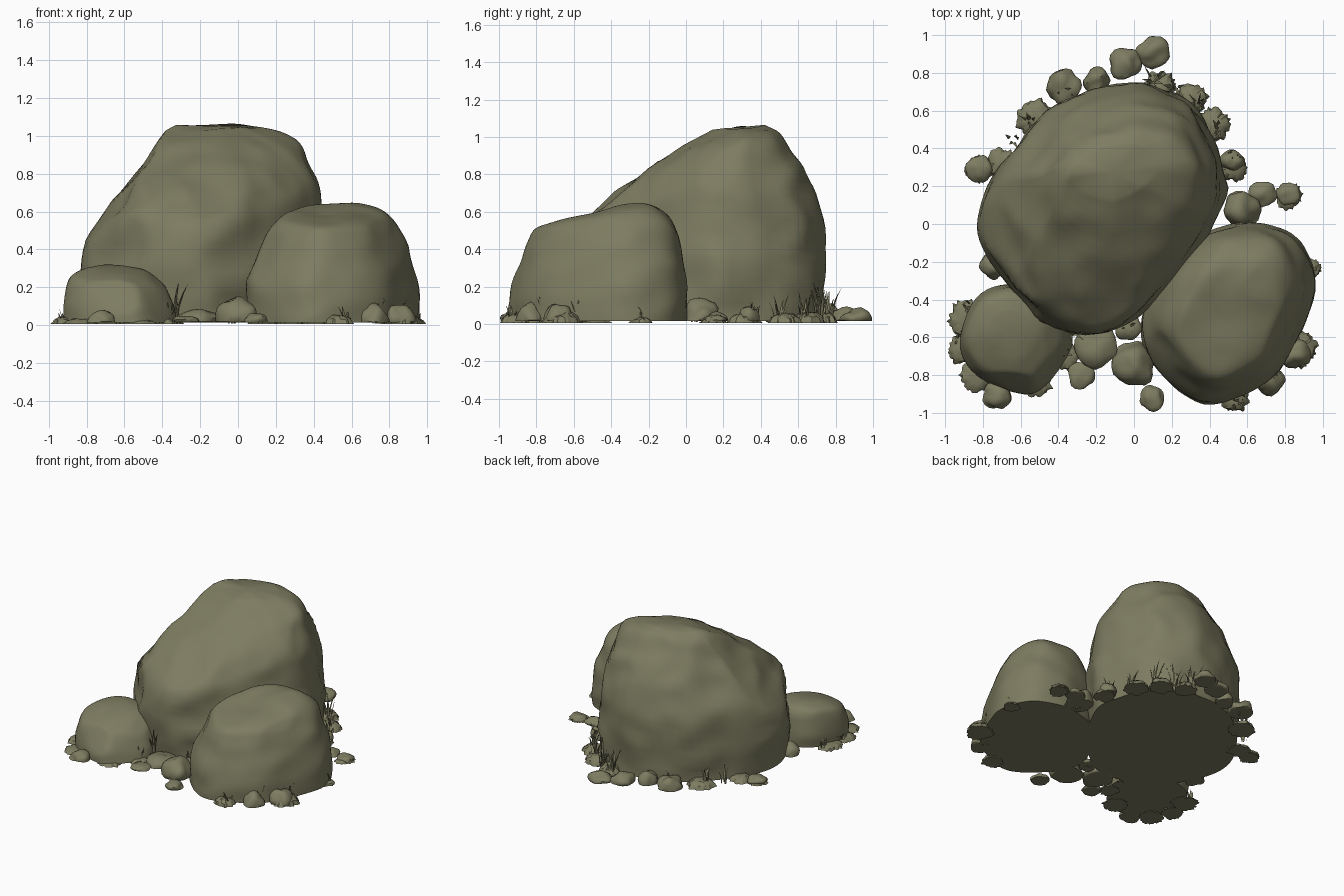
import bpy, bmesh, math, random
from mathutils import Vector, noise

if "Cube" in bpy.data.objects:
    bpy.data.objects.remove(bpy.data.objects["Cube"])

random.seed(4)
stone = bpy.data.materials.new("olive stone")
stone.diffuse_color = (0.205, 0.2, 0.118, 1)
stone.use_nodes = True
stone.node_tree.nodes["Principled BSDF"].inputs["Base Color"].default_value = stone.diffuse_color


def finish(name, bm, angle=40):
    bmesh.ops.recalc_face_normals(bm, faces=bm.faces)
    me = bpy.data.meshes.new(name)
    bm.to_mesh(me)
    bm.free()
    me.materials.append(stone)
    ob = bpy.data.objects.new(name, me)
    bpy.context.collection.objects.link(ob)
    bpy.context.view_layer.objects.active = ob
    ob.select_set(True)
    bpy.ops.object.shade_smooth_by_angle(angle=math.radians(angle))
    ob.select_set(False)
    return ob


def spline(pts, steps, closed):
    """Smooth curve through tuples of any length."""
    n = len(pts)
    get = (lambda i: pts[i % n]) if closed else (lambda i: pts[max(0, min(n - 1, i))])
    out = []
    for i in range(n if closed else n - 1):
        for s in range(steps):
            t = s / steps
            out.append(tuple(
                0.5 * (2 * b + (c - a) * t + (2 * a - 5 * b + 4 * c - d) * t * t
                       + (3 * b - a - 3 * c + d) * t ** 3)
                for a, b, c, d in zip(get(i - 1), get(i), get(i + 1), get(i + 2))))
    return out if closed else out + [pts[-1]]


def boulder(name, outline, rings, rough, cuts=()):
    """Loft an outline through rings (xmin, xmax, ymin, ymax, z front, z back),
    then chip it with planes and weather it with creased noise."""
    xs, ys = zip(*outline)
    unit = [((2 * x - min(xs) - max(xs)) / (max(xs) - min(xs)),
             (2 * y - min(ys) - max(ys)) / (max(ys) - min(ys))) for x, y in outline]
    unit = spline(unit, 5, True)
    bm = bmesh.new()
    loops = []
    for x0, x1, y0, y1, zf, zb in spline(rings, 5, False):
        loops.append([bm.verts.new(((x0 + x1) / 2 + u * (x1 - x0) / 2,
                                    (y0 + y1) / 2 + v * (y1 - y0) / 2,
                                    zf + (zb - zf) * (v + 1) / 2)) for u, v in unit])
    n = len(unit)
    for a, b in zip(loops, loops[1:]):
        for i in range(n):
            bm.faces.new((a[i], a[(i + 1) % n], b[(i + 1) % n], b[i]))
    bm.faces.new(loops[0])
    mid = sum((v.co for v in loops[-1]), Vector()) / n
    top = bm.verts.new(mid + Vector((0, 0, 0.004)))
    for i in range(n):
        bm.faces.new((loops[-1][i], loops[-1][(i + 1) % n], top))
    # chipped flat facets
    for point, normal in cuts:
        nrm = Vector(normal).normalized()
        for v in bm.verts:
            d = (v.co - Vector(point)).dot(nrm)
            if d > 0:
                v.co -= nrm * d * 0.85
    bmesh.ops.recalc_face_normals(bm, faces=bm.faces)
    bm.normal_update()
    # creases and bumps
    moves = []
    for v in bm.verts:
        q = Vector((v.co.x, v.co.y, v.co.z * 1.3))
        d = 0.35 - abs(noise.noise(q * 3.1 + Vector((5, 1, 2)))) * 1.4 \
            + 0.5 * noise.noise(q * 6.0)
        moves.append(v.normal * d * rough)
    for v, m in zip(bm.verts, moves):
        v.co += m
        v.co.z = max(v.co.z, 0.015)
    for v in loops[0]:
        v.co.z = 0.015
    return finish(name, bm, 50)


# Three main boulders
boulder("large_boulder",
        [(-.81, 0), (-.76, .2), (-.63, .4), (-.45, .6), (-.2, .72), (.05, .75), (.28, .66),
         (.42, .45), (.49, .2), (.42, 0), (.3, -.2), (.1, -.42), (-.1, -.55), (-.25, -.58),
         (-.45, -.52), (-.62, -.4), (-.75, -.2)],
        [(-.79, .46, -.56, .73, .015, .015), (-.82, .49, -.585, .74, .28, .3),
         (-.79, .46, -.56, .73, .52, .56), (-.69, .43, -.46, .65, .65, .77),
         (-.58, .385, -.30, .57, .765, .91), (-.48, .31, -.06, .50, .92, 1.01),
         (-.33, .12, .14, .42, 1.03, 1.065)],
        0.026,
        [((-.62, -.34, .4), (-.75, -.6, .12)), ((-.58, .1, .74), (-.8, -.1, .62)),
         ((-.1, -.42, .64), (.1, -.6, .72)), ((.37, .1, .8), (.85, -.2, .4))])
boulder("medium_boulder",
        [(.04, -.5), (.05, -.65), (.15, -.8), (.3, -.92), (.42, -.95), (.55, -.91), (.74, -.8),
         (.86, -.6), (.95, -.35), (.91, -.15), (.8, -.03), (.6, .01), (.4, -.03), (.22, -.16),
         (.1, -.34)],
        [(.04, .955, -.95, 0, .015, .015), (.045, .95, -.945, 0, .15, .2),
         (.08, .91, -.90, -.02, .31, .37), (.14, .86, -.845, -.06, .44, .53),
         (.22, .79, -.79, -.14, .515, .615), (.3, .7, -.65, -.22, .56, .645),
         (.42, .58, -.5, -.32, .595, .635)],
        0.018,
        [((.2, -.72, .4), (-.75, -.5, .4)), ((.82, -.55, .42), (.75, -.4, .5))])
boulder("small_boulder",
        [(-.92, -.62), (-.86, -.78), (-.72, -.86), (-.55, -.9), (-.43, -.8), (-.34, -.64),
         (-.36, -.47), (-.48, -.36), (-.66, -.32), (-.83, -.4)],
        [(-.92, -.33, -.9, -.32, .015, .015), (-.92, -.35, -.885, -.32, .1, .12),
         (-.90, -.40, -.84, -.34, .2, .24), (-.86, -.48, -.77, -.38, .245, .3),
         (-.76, -.58, -.66, -.46, .285, .325)],
        0.012, [((-.46, -.62, .25), (.6, -.2, .75)), ((-.7, -.8, .2), (-.1, -.85, .5))])


# Pebbles around the foot: x, y, radius, height
def pebble(name, x, y, r, h):
    bm = bmesh.new()
    bmesh.ops.create_icosphere(bm, subdivisions=3, radius=1)
    off = Vector((x * 9, y * 9, 3))
    stretch, turn = random.uniform(.85, 1.05), random.uniform(0, 3)
    for v in bm.verts:
        p = v.co * (1 + .3 * noise.noise(v.co * 1.3 + off))
        p.y *= stretch
        a = p.x * math.cos(turn) - p.y * math.sin(turn)
        b = p.x * math.sin(turn) + p.y * math.cos(turn)
        v.co = (x + a * r, y + b * r, max(.015, .02 + p.z * (h - .02)))
    finish(name, bm)


pebbles = [(.1, .91, .09, .08), (-.05, .85, .085, .09), (-.2, .76, .075, .1), (-.37, .73, .09, .1),
           (-.82, .29, .07, .06), (.57, .08, .1, .13), (.68, .16, .075, .06), (.82, .16, .065, .05),
           (-.74, -.22, .07, .1), (-.2, -.64, .11, .085), (0, -.74, .12, .145),
           (-.28, -.8, .07, .05), (.095, -.92, .065, .065), (-.72, -.91, .075, .08),
           (.71, -.82, .085, .1), (.85, -.68, .085, .11), (.52, .33, .06, .1), (-.03, -.55, .07, .06)]
for i, p in enumerate(pebbles):
    pebble(f"pebble_{i + 1}", *p)


# Low ragged moss mats: x, y, radius, height
def moss(name, x, y, r, h):
    bm = bmesh.new()
    n = 44
    rows = []
    for f, z in ((1, 0), (.82, .55), (.5, .9)):
        rows.append([])
        for i in range(n):
            a = 2 * math.pi * i / n
            k = r * f * (1 + .2 * noise.noise(Vector((math.cos(a) * 2, math.sin(a) * 2, x * 7))))
            if f == 1:
                k *= random.uniform(.84, 1.08)
            rows[-1].append(bm.verts.new((x + k * math.cos(a), y + k * math.sin(a),
                                          .006 + z * h * random.uniform(.85, 1.1))))
    for a, b in zip(rows, rows[1:]):
        for i in range(n):
            bm.faces.new((a[i], a[(i + 1) % n], b[(i + 1) % n], b[i]))
    bm.faces.new(rows[0])
    bm.faces.new(rows[-1])
    finish(name, bm)


mats = [(-.89, -.5, .1, .03), (-.91, -.66, .08, .04), (-.83, -.8, .09, .03), (-.52, -.83, .09, .025),
        (.53, -.92, .08, .05), (.87, -.66, .1, .06), (.93, -.24, .06, .03), (-.52, .56, .1, .05),
        (-.7, .32, .08, .04), (.14, .73, .08, .06), (.3, .66, .09, .06), (.42, .53, .09, .05),
        (.52, .3, .08, .05), (-.82, .29, .075, .03), (.82, .15, .075, .025), (-.36, -.7, .07, .03)]
for i, m in enumerate(mats):
    moss(f"moss_mat_{i + 1}", *m)


# Grass tufts of bent blades: x, y, height, blade count
def tuft(name, x, y, h, count):
    bm = bmesh.new()
    for _ in range(count):
        a = random.uniform(0, 2 * math.pi)
        out = Vector((math.cos(a), math.sin(a), 0))
        side = Vector((-out.y, out.x, 0)) * random.uniform(.006, .01)
        foot = Vector((x, y, .01)) + out * random.uniform(0, .03)
        tall, lean = h * random.uniform(.55, 1), random.uniform(.1, .4)
        prev = None
        for t, w in ((0, .7), (.4, 1), (.75, .6), (1, .05)):
            c = foot + out * tall * lean * t * t + Vector((0, 0, tall * t))
            pair = (bm.verts.new(c - side * w), bm.verts.new(c + side * w))
            if prev:
                bm.faces.new((prev[0], prev[1], pair[1], pair[0]))
            prev = pair
    finish(name, bm)


tufts = [(-.34, -.56, .22, 9), (-.38, -.68, .12, 6), (.73, -.76, .14, 8), (.86, -.58, .15, 7),
         (.57, -.93, .1, 6), (.94, -.22, .09, 6), (-.92, -.6, .1, 7), (-.89, -.44, .09, 6),
         (.1, .76, .2, 9), (.22, .72, .22, 9), (.34, .63, .2, 8), (.45, .5, .17, 8),
         (.53, .36, .12, 6), (-.37, .71, .12, 6), (-.55, .54, .17, 8), (-.64, .44, .13, 6),
         (.56, .04, .11, 6), (-.03, -.54, .1, 6)]
for i, t in enumerate(tufts):
    tuft(f"grass_tuft_{i + 1}", *t)
